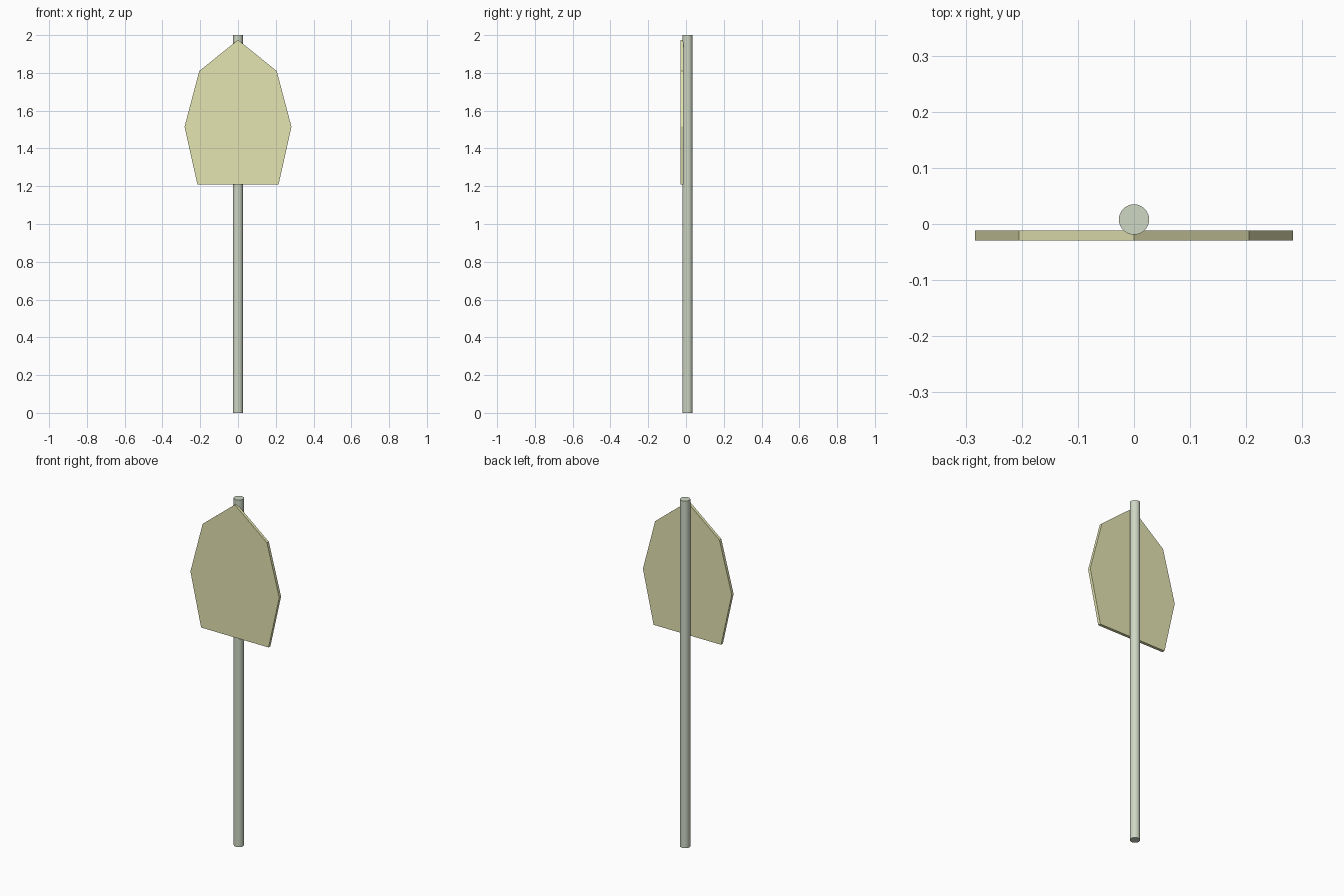
import bpy, bmesh
from mathutils import Vector

if "Cube" in bpy.data.objects:
    bpy.data.objects.remove(bpy.data.objects["Cube"])

HALF = [(0.205, 1.81), (0.283, 1.515), (0.215, 1.21)]
OUTLINE = [(0, 1.975)] + HALF + [(-x, z) for x, z in reversed(HALF)]


def material(name, colour):
    mat = bpy.data.materials.new(name)
    mat.diffuse_color = colour
    mat.use_nodes = True
    mat.node_tree.nodes["Principled BSDF"].inputs["Base Color"].default_value = mat.diffuse_color
    return mat


def plate(name, y_front, y_back, mat, inset=0.0, band=0.0):
    """Extruded sign outline, or a border band when inset and band are given."""
    bm = bmesh.new()
    face = bm.faces.new([bm.verts.new((x, y_back, z)) for x, z in OUTLINE])
    if band:
        bmesh.ops.inset_region(bm, faces=[face], thickness=inset)
        ring = bmesh.ops.inset_region(bm, faces=[face], thickness=band)["faces"]
        drop = [f for f in bm.faces if f not in ring]
        bmesh.ops.delete(bm, geom=drop, context='FACES')
    ext = bmesh.ops.extrude_face_region(bm, geom=bm.faces[:], use_keep_orig=True)
    verts = [g for g in ext["geom"] if isinstance(g, bmesh.types.BMVert)]
    bmesh.ops.translate(bm, verts=verts, vec=Vector((0, y_front - y_back, 0)))
    bmesh.ops.recalc_face_normals(bm, faces=bm.faces[:])
    mesh = bpy.data.meshes.new(name)
    bm.to_mesh(mesh)
    bm.free()
    obj = bpy.data.objects.new(name, mesh)
    bpy.context.collection.objects.link(obj)
    mesh.materials.append(mat)
    return obj


yellow = material("pale_yellow", (0.78, 0.78, 0.45, 1))
dark = material("border_dark", (0.05, 0.05, 0.05, 1))
metal = material("pole_green_grey", (0.62, 0.68, 0.55, 1))

# Round pole behind the sign
bpy.ops.mesh.primitive_cylinder_add(vertices=32, radius=0.027, depth=2.0,
                                    location=(0, 0.008, 1.0))
pole = bpy.context.object
pole.name = "pole"
pole.data.materials.append(metal)
bpy.ops.object.shade_smooth_by_angle()

# Seven-sided board with a thin raised border on its front
plate("sign_board", -0.029, -0.012, yellow)
plate("sign_border", -0.031, -0.0285, dark, inset=0.04, band=0.012)
